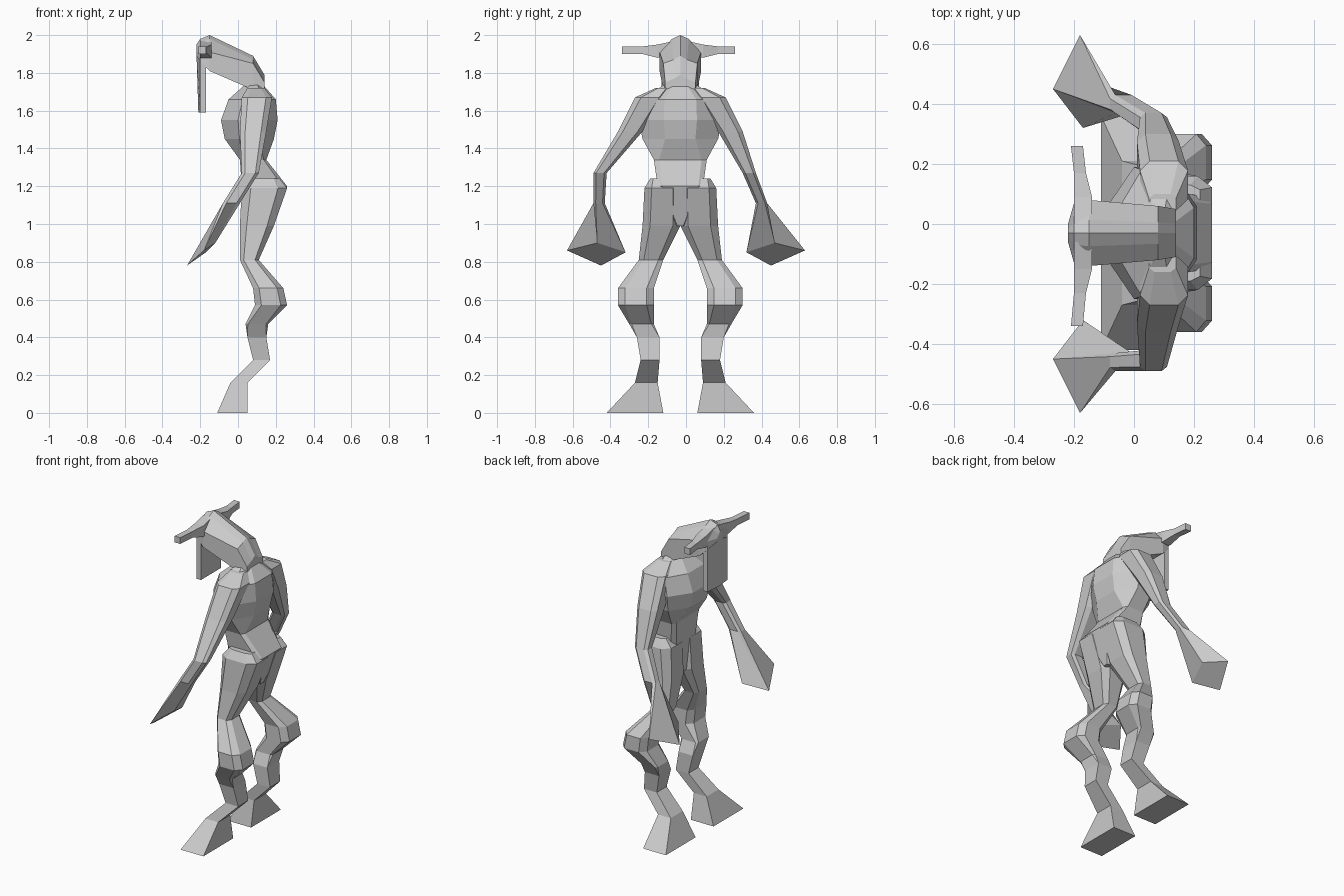
import bpy, bmesh

cube = bpy.data.objects.get("Cube")
if cube:
    bpy.data.objects.remove(cube, do_unlink=True)

MIDDLE = -.03  # body symmetry plane in y; the creature faces -x
GREY = (.6, .6, .6, 1)
skin = bpy.data.materials.new("grey_skin")
skin.use_nodes = True
skin.diffuse_color = GREY
skin.node_tree.nodes["Principled BSDF"].inputs["Base Color"].default_value = GREY


def loft(name, rings):
    """Skin a closed, flat-shaded body through rings of equal point count."""
    bm = bmesh.new()
    loops = [[bm.verts.new(point) for point in ring] for ring in rings]
    count = len(loops[0])
    for lower, upper in zip(loops, loops[1:]):
        for i in range(count):
            j = (i + 1) % count
            bm.faces.new((lower[i], lower[j], upper[j], upper[i]))
    bm.faces.new(loops[0][::-1])
    bm.faces.new(loops[-1])
    bmesh.ops.remove_doubles(bm, verts=bm.verts, dist=.001)
    bmesh.ops.recalc_face_normals(bm, faces=bm.faces)
    mesh = bpy.data.meshes.new(name)
    bm.to_mesh(mesh)
    bm.free()
    mesh.materials.append(skin)
    bpy.context.collection.objects.link(bpy.data.objects.new(name, mesh))


def level(front, back, start, end, z, cut):
    """Horizontal rectangle with its corners cut off."""
    dx, dy = (back - front) * cut, (end - start) * cut
    return [(front + dx, start, z), (back - dx, start, z),
            (back, start + dy, z), (back, end - dy, z),
            (back - dx, end, z), (front + dx, end, z),
            (front, end - dy, z), (front, start + dy, z)]


def mirrored(half):
    """Mirror an (x, distance from middle, z) outline into a closed ring."""
    left = [(x, MIDDLE - across, z) for x, across, z in half]
    right = [(x, MIDDLE + across, z) for x, across, z in reversed(half)]
    return left + right


# Torso: neck base, shoulders, ribcage, waist and the wedge down to the crotch
loft("torso", [
    level(front, back, MIDDLE - width, MIDDLE + width, z, cut)
    for front, back, width, z, cut in [
        (.04, .13, .08, 1.74, .3), (-.05, .2, .21, 1.66, .3), (-.09, .21, .22, 1.55, .3),
        (-.07, .19, .2, 1.45, .3), (.01, .15, .14, 1.34, .1), (.02, .26, .12, 1.2, .1),
        (.03, .19, .02, .99, .1)]])

# Head: cross-sections running from the pointed muzzle to the nape and neck
loft("head", [
    mirrored([(x, width, low), (x, width, cheek), (x, width * .4, top - .02), (x, 0, top)])
    for x, width, low, cheek, top in [
        (-.22, .03, 1.89, 1.91, 1.95), (-.2, .1, 1.86, 1.91, 1.98), (-.15, .11, 1.81, 1.91, 2),
        (.08, .09, 1.71, 1.85, 1.89), (.14, .08, 1.7, 1.75, 1.79)]])

# Plate hanging under the face, with a shallow ridge down its front
loft("face_plate", [mirrored([(nose, 0, z), (-.2, .1, z), (-.17, .1, z)])
                    for nose, z in ((-.22, 1.91), (-.21, 1.59))])

for side, tag in ((1, "right"), (-1, "left")):

    def limb(name, rows, ending=()):
        """Loft rows placed by inner and outer distance from the middle."""
        loft(tag + name, [
            level(front, back, MIDDLE + side * inner, MIDDLE + side * outer, z, cut)
            for front, back, inner, outer, z, cut in rows] + list(ending))

    # Horn sweeping sideways from the brow
    loft(tag + "_horn", [
        [(front, y, low), (back, y, low), (back, y, high), (front, y, high)]
        for front, back, y, low, high in [
            (-.2, -.14, MIDDLE + side * .03, 1.89, 1.97), (-.2, -.14, MIDDLE + side * .12, 1.88, 1.95),
            (-.2, -.16, MIDDLE + side * .2, 1.9, 1.94), (-.21, -.17, side * .3 - .04, 1.9, 1.94)]])

    # Whole leg: hip, thigh, backward knee, calf, ankle and flared foot
    limb("_leg", [
        (.06, .22, .08, .16, 1.24, .2), (.02, .26, 0, .19, 1.19, .2), (.01, .19, 0, .2, .99, .2),
        (.01, .11, .09, .22, .81, .2), (.08, .24, .14, .33, .66, .2), (.09, .26, .14, .33, .57, .2),
        (.04, .16, .14, .27, .47, .1), (.05, .15, .11, .23, .4, 0), (.08, .17, .11, .21, .28, 0),
        (-.04, .05, .12, .24, .16, 0), (-.11, .05, .09, .39, 0, 0)])

    # Flared mitten hand: each corner of its diamond end takes two ring points
    tip, inside = (-.27, side * .45, .78), (-.17, side * .32, .85)
    heel, outside = (-.12, side * .47, .9), (-.18, side * .63, .86)
    hand = [tip, inside, inside, heel, heel, outside, outside, tip]

    # Arm from shoulder to wrist; the elbows bend out by different amounts
    elbow = .36 - side * .03
    limb("_arm", [
        (.05, .14, .06, .13, 1.72, .2), (.02, .18, .08, .24, 1.67, .2), (.01, .15, .2, .33, 1.49, .2),
        (.02, .11, elbow, elbow + .07, 1.27, .2), (-.08, .01, .4, .46, 1.11, .2)], [hand])
